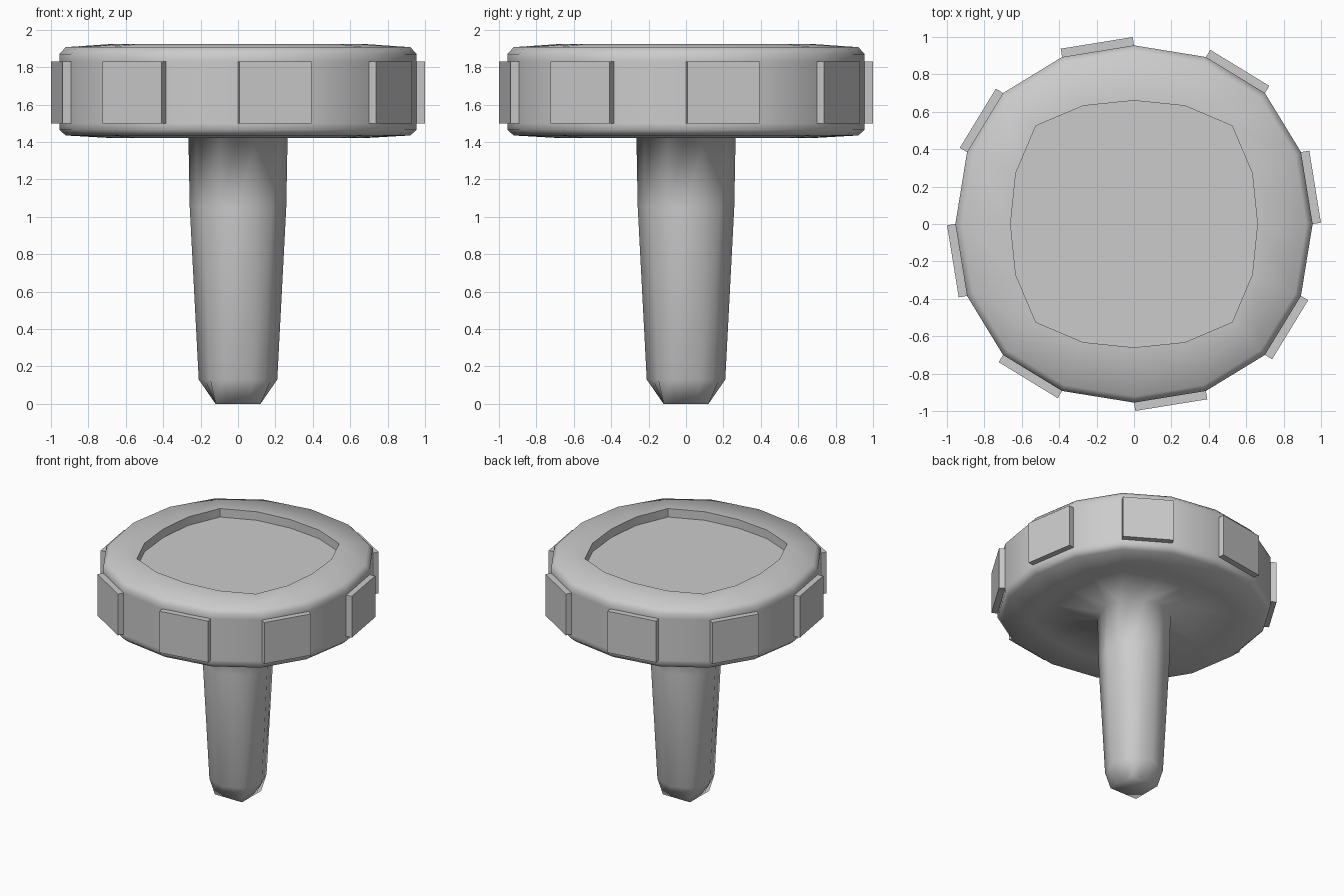
import bpy, bmesh
from math import sin, cos, radians
from mathutils import Vector

if "Cube" in bpy.data.objects:
    bpy.data.objects.remove(bpy.data.objects["Cube"])

N = 16
# radii on the axis, between, and on the diagonal
HEAD = (.955, .972, .99)
RECESS = (.66, .688, .742)
ROUND = (1, .924, 1)          # octagon
SQUARE = (1, 1.09, 1.414)     # square tip


def ring(radii, scale, z):
    pts = []
    for i in range(N):
        quad, k = divmod(i, 4)
        ang = (0, 23.3, 45, 66.7)[k] + quad * 90
        r = radii[(0, 1, 2, 1)[k]] * scale
        pts.append(Vector((r * cos(radians(ang)), r * sin(radians(ang)), z)))
    return pts


def finish(bm, name):
    bmesh.ops.recalc_face_normals(bm, faces=bm.faces)
    me = bpy.data.meshes.new(name)
    bm.to_mesh(me)
    bm.free()
    ob = bpy.data.objects.new(name, me)
    bpy.context.collection.objects.link(ob)
    return ob


# knob head and tapering stem, one smooth skin from tip to recess floor
sections = [
    (SQUARE, .12, 0), (ROUND, .21, .13), (ROUND, .258, 1.05), (ROUND, .265, 1.42),
    (RECESS, 1, 1.42), (HEAD, .965, 1.435), (HEAD, 1, 1.465), (HEAD, 1, 1.50),
    (HEAD, 1, 1.83), (HEAD, 1, 1.87), (HEAD, .965, 1.907),
    (RECESS, 1, 1.925), (RECESS, 1, 1.857),
]
bm = bmesh.new()
loops = [[bm.verts.new(p) for p in ring(*s)] for s in sections]
for a, b in zip(loops, loops[1:]):
    for i in range(N):
        j = (i + 1) % N
        bm.faces.new((a[i], a[j], b[j], b[i]))
bm.faces.new(loops[0][::-1])
bm.faces.new(loops[-1])
for f in bm.faces:
    f.smooth = True
# crisp recess edges
for loop in loops[-2:]:
    for i in range(N):
        bm.edges.get((loop[i], loop[(i + 1) % N])).smooth = False
for i in range(N):
    bm.edges.get((loops[-2][i], loops[-1][i])).smooth = i % 4 != 2
finish(bm, "knob_head_and_stem")

# grip pads raised on every second side face
bm = bmesh.new()
lo, hi = ring(HEAD, 1, 1.50), ring(HEAD, 1, 1.83)
for i in range(0, N, 2):
    j = (i + 1) % N
    quad = (lo[i], lo[j], hi[j], hi[i])
    n = (lo[j] - lo[i]).cross(Vector((0, 0, 1))).normalized()
    inner = [bm.verts.new(p - n * .01) for p in quad]
    outer = [bm.verts.new(p + n * .045) for p in quad]
    bm.faces.new(outer)
    bm.faces.new(inner[::-1])
    for k in range(4):
        m = (k + 1) % 4
        bm.faces.new((inner[k], inner[m], outer[m], outer[k]))
finish(bm, "grip_pads")
